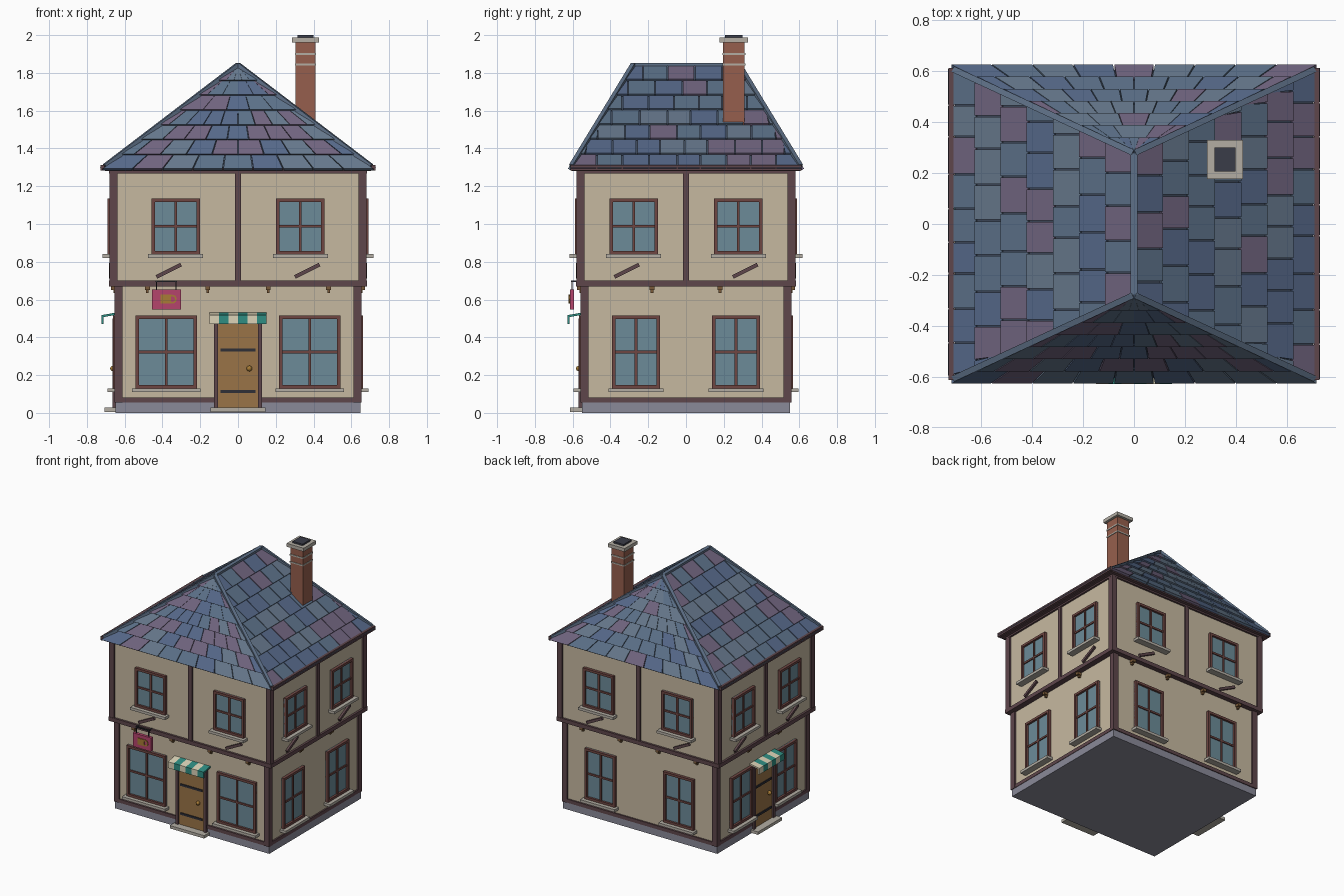
import bpy, bmesh, math, random
from mathutils import Matrix, Vector

if "Cube" in bpy.data.objects:
    bpy.data.objects.remove(bpy.data.objects["Cube"])

random.seed(4)
R = math.radians
parts = {}


def part(name, hexcol=None):
    """Get or create the mesh that collects every piece of one part."""
    if name not in parts:
        parts[name] = (bmesh.new(), hexcol)
    return parts[name][0]


def box(bm, lo, hi, m=Matrix()):
    lo, hi = Vector(lo), Vector(hi)
    s = hi - lo
    bmesh.ops.create_cube(bm, size=1, matrix=m @ Matrix.Translation((lo + hi) / 2)
                          @ Matrix.Diagonal((s.x, s.y, s.z, 1)))


def beam(bm, p, q, w, h):
    """Rectangular bar from p to q."""
    p, q = Vector(p), Vector(q)
    m = Matrix.Translation(p) @ (q - p).to_track_quat('Y', 'Z').to_matrix().to_4x4()
    box(bm, (-w / 2, 0, -h / 2), (w / 2, (q - p).length, h / 2), m)


def prism(bm, low, high):
    """Solid between two rings of four points."""
    a = [bm.verts.new(v) for v in low]
    b = [bm.verts.new(v) for v in high]
    bm.faces.new(a[::-1])
    bm.faces.new(b)
    for i in range(4):
        j = (i + 1) % 4
        bm.faces.new((a[i], a[j], b[j], b[i]))


GX, GY, UX, UY = 0.64, 0.545, 0.668, 0.566
walls = part("plaster_walls", "C6B9A0")
plinth = part("stone_plinth", "8A8A99")
timber = part("timber_frame", "5E464B")
frames = part("window_frames", "6E4642")
glass = part("window_glass", "6C8B98")
sills = part("window_sills", "B3AEA4")
doors = part("doors", "9A7447")
iron = part("ironwork", "2E2E36")
gold = part("brass_details", "A87C36")
corbels = part("corbels", "7A5A38")
teal = part("awning_teal_stripes", "2F8D82")
cream = part("awning_cream_stripes", "DCD4B8")

# Main volumes
box(plinth, (-GX - .008, -GY - .005, 0), (GX + .008, GY + .005, .055))
box(walls, (-GX, -GY, .05), (GX, GY, .69))
box(walls, (-UX, -UY, .68), (UX, UY, 1.29))

# Corner posts and horizontal bands
for sx in (-1, 1):
    for sy in (-1, 1):
        for hx, hy, z0, z1 in ((GX, GY, .055, .68), (UX, UY, .69, 1.29)):
            cx, cy = sx * (hx - .008), sy * (hy - .008)
            box(timber, (cx - .021, cy - .021, z0), (cx + .021, cy + .021, z1))
for hx, hy, z0, z1 in ((GX + .011, GY + .011, .055, .082), (UX + .016, UY + .016, .67, .7),
                       (UX + .014, UY + .014, 1.268, 1.292)):
    box(timber, (-hx, -hy, z0), (hx, hy, z1))


def window(m, u, d, w, z0, z1):
    """Four-pane window; local -y points out of the wall."""
    t = .018
    box(glass, (u - w / 2, -d - .006, z0), (u + w / 2, -d, z1), m)
    for x in (u - w / 2, u + w / 2 - t):
        box(frames, (x, -d - .022, z0), (x + t, -d, z1), m)
    for z in (z0, z1 - t):
        box(frames, (u - w / 2, -d - .022, z), (u + w / 2, -d, z + t), m)
    box(frames, (u - .007, -d - .014, z0), (u + .007, -d, z1), m)
    zm = (z0 + z1) / 2
    box(frames, (u - w / 2, -d - .014, zm - .007), (u + w / 2, -d, zm + .007), m)
    box(sills, (u - w / 2 - .018, -d - .05, z0 - .02), (u + w / 2 + .018, -d, z0), m)


def doorway(m, d):
    """Door with posts, strap hinges, knob, step and striped awning."""
    box(doors, (-.105, -d - .012, .025), (.105, -d, .5), m)
    for x in (-.128, .106):
        box(timber, (x, -d - .024, .025), (x + .022, -d, .5), m)
    box(timber, (-.128, -d - .024, .48), (.128, -d, .5), m)
    for z in (.105, .325):
        box(iron, (-.092, -d - .018, z), (.092, -d, z + .016), m)
    bmesh.ops.create_uvsphere(gold, u_segments=12, v_segments=8, radius=.015,
                              matrix=m @ Matrix.Translation((.06, -d - .022, .235)))
    box(sills, (-.145, -d - .068, .006), (.145, -d, .028), m)
    tilt = m @ Matrix.Translation((0, -d, .526)) @ Matrix.Rotation(R(10), 4, 'X')
    for i in range(6):
        bm = teal if i % 2 else cream
        x = -.15 + .05 * i
        box(bm, (x, -.08, -.006), (x + .05, 0, .006), tilt)
        box(bm, (x, -d - .083, .47), (x + .05, -d - .072, .518), m)


# Facades: angle, ground depth, upper depth, lower window u/width, upper window u, corbels
facades = ((0, GY, UY, .38, .325, .33, (-.48, -.16, .16, .48), True),
           (90, GX, UX, .265, .255, .277, (-.18, .18), False),
           (180, GY, UY, .33, .255, .33, (-.48, -.16, .16, .48), False),
           (270, GX, UX, .265, .255, .277, (-.18, .18), True))
for ang, gd, ud, lu, lw, uu, cs, has_door in facades:
    m = Matrix.Rotation(R(ang), 4, 'Z')
    for s in (-1, 1):
        window(m, s * lu, gd, lw, .13, .515)
        window(m, s * uu, ud, .255, .84, 1.135)
        # Short slanted brace below each upper window
        u = s * (uu + .037) if s > 0 else -uu - .037
        beam(timber, m @ Vector((u - .065, -ud - .006, .72)),
             m @ Vector((u + .065, -ud - .006, .785)), .02, .02)
    box(timber, (-.016, -ud - .012, .69), (.016, -ud, 1.29), m)
    for u in cs:
        box(corbels, (u - .013, -gd - .032, .65), (u + .013, -gd, .672), m)
        box(corbels, (u - .007, -gd - .018, .635), (u + .007, -gd, .65), m)
    if has_door:
        doorway(m, gd)

# Hanging shop sign with a plain mug emblem
sign = part("hanging_sign", "B5446C")
box(sign, (-.455, -.615, .548), (-.302, -.592, .652))
box(gold, (-.41, -.622, .578), (-.355, -.61, .626))
for i in range(8):
    a, b = R(45 * i), R(45 * i + 45)
    beam(gold, (-.348 + .02 * math.cos(a), -.616, .602 + .02 * math.sin(a)),
         (-.348 + .02 * math.cos(b), -.616, .602 + .02 * math.sin(b)), .009, .009)
for x in (-.432, -.328):
    box(iron, (x - .003, -.606, .65), (x + .003, -.6, .7))
    box(iron, (x - .004, -.608, .694), (x + .004, -.56, .702))
box(iron, (-.432, -.608, .694), (-.328, -.6, .702))

# Hipped roof core
EX, EY, EZ, RY, RZ = .705, .605, 1.295, .278, 1.832
core = part("roof_core", "3F4A5C")
corners = [Vector((x, y, EZ)) for x, y in ((-EX, -EY), (EX, -EY), (EX, EY), (-EX, EY))]
ridge = [Vector((0, -RY, RZ)), Vector((0, RY, RZ))]
c = [core.verts.new(v) for v in corners]
r = [core.verts.new(v) for v in ridge]
for f in ((c[3], c[2], c[1], c[0]), (c[0], c[1], r[0]), (c[1], c[2], r[1], r[0]),
          (c[2], c[3], r[1]), (c[3], c[0], r[0], r[1])):
    core.faces.new(f)
box(timber, (-EX, -EY, 1.28), (EX, EY, 1.297))

# Roof tiles in seven staggered courses per slope
TILES = (("slate", "66788C"), ("blue", "56698A"), ("plum", "716580"), ("steel", "5C7189"))
ROWS, GAP = 7, .003


def tile(pts, n):
    name, col = random.choice(TILES)
    lift = (.017, .017, .007, .007)
    prism(part("roof_tiles_" + name, col), pts, [p + n * h for p, h in zip(pts, lift)])


def slope(a, b, top_a, top_b, fan):
    n = (b - a).cross((top_a + top_b) / 2 - a).normalized()
    length, along = (b - a).length, (b - a).normalized()
    a, b = a - (top_a - a) * .02, b - (top_b - b) * .02
    for row in range(ROWS):
        t0, t1 = row / ROWS, (row + 1) / ROWS
        l0, r0 = a.lerp(top_a, t0), b.lerp(top_b, t0)
        l1, r1 = a.lerp(top_a, t1), b.lerp(top_b, t1)
        if fan:      # end slopes: joints converge on the apex
            cnt = 9 if row < 4 else 5
            cuts = [min(1, max(0, (k - .5 * (row % 2)) / cnt)) for k in range(cnt + 2)]
            for s, e in zip(cuts, cuts[1:]):
                if e - s > .01:
                    g = .002
                    tile([l0.lerp(r0, s + g), l0.lerp(r0, e - g),
                          l1.lerp(r1, e - g), l1.lerp(r1, s + g)], n)
            continue
        # long slopes: parallel joints cut off at the hips
        p = [(q - a).dot(along) for q in (l0, r0, l1, r1)]
        x = -.07 * (row % 2)
        while x < p[1]:
            w = random.uniform(.12, .15)
            s0, e0 = max(x + GAP, p[0]), min(x + w - GAP, p[1])
            s1 = min(max(x + GAP, p[2]), p[3] - .004)
            e1 = max(min(x + w - GAP, p[3]), s1 + .004)
            if e0 - s0 > .012:
                tile([l0 + along * (s0 - p[0]), l0 + along * (e0 - p[0]),
                      l1 + along * (e1 - p[2]), l1 + along * (s1 - p[2])], n)
            x += w


slope(corners[0], corners[1], ridge[0], ridge[0], True)
slope(corners[1], corners[2], ridge[0], ridge[1], False)
slope(corners[2], corners[3], ridge[1], ridge[1], True)
slope(corners[3], corners[0], ridge[1], ridge[0], False)

# Hip and ridge caps, eaves boards
caps = part("ridge_caps", "5F7188")
up = Vector((0, 0, .012))
for i, k in enumerate((0, 0, 1, 1)):
    beam(caps, corners[i] + up, ridge[k] + up, .024, .022)
beam(caps, ridge[0] + up, ridge[1] + up, .028, .016)
for s in (-1, 1):
    box(timber, (s * .717 - .01, -.612, 1.282), (s * .717 + .01, .612, 1.312))

# Chimney
brick = part("chimney_stack", "965F4D")
stone = part("chimney_stone", "B3AEA4")
cx, cy = .357, .253
for bm, h, z0, z1 in ((brick, .052, 1.5, 1.97), (stone, .056, 1.84, 1.85),
                      (stone, .056, 1.895, 1.906), (stone, .071, 1.962, 1.988),
                      (part("chimney_flue", "3A3C48"), .042, 1.98, 2.0)):
    box(bm, (cx - h, cy - h - .005, z0), (cx + h, cy + h + .005, z1))


# Turn the collected parts into objects
def linear(v):
    return v / 12.92 if v <= .04045 else ((v + .055) / 1.055) ** 2.4


for name, (bm, col) in parts.items():
    bmesh.ops.recalc_face_normals(bm, faces=bm.faces)
    me = bpy.data.meshes.new(name)
    bm.to_mesh(me)
    bm.free()
    mat = bpy.data.materials.new(name)
    mat.diffuse_color = [linear(int(col[i:i + 2], 16) / 255) for i in (0, 2, 4)] + [1]
    mat.use_nodes = True
    mat.node_tree.nodes["Principled BSDF"].inputs["Base Color"].default_value = mat.diffuse_color
    me.materials.append(mat)
    bpy.context.collection.objects.link(bpy.data.objects.new(name, me))
